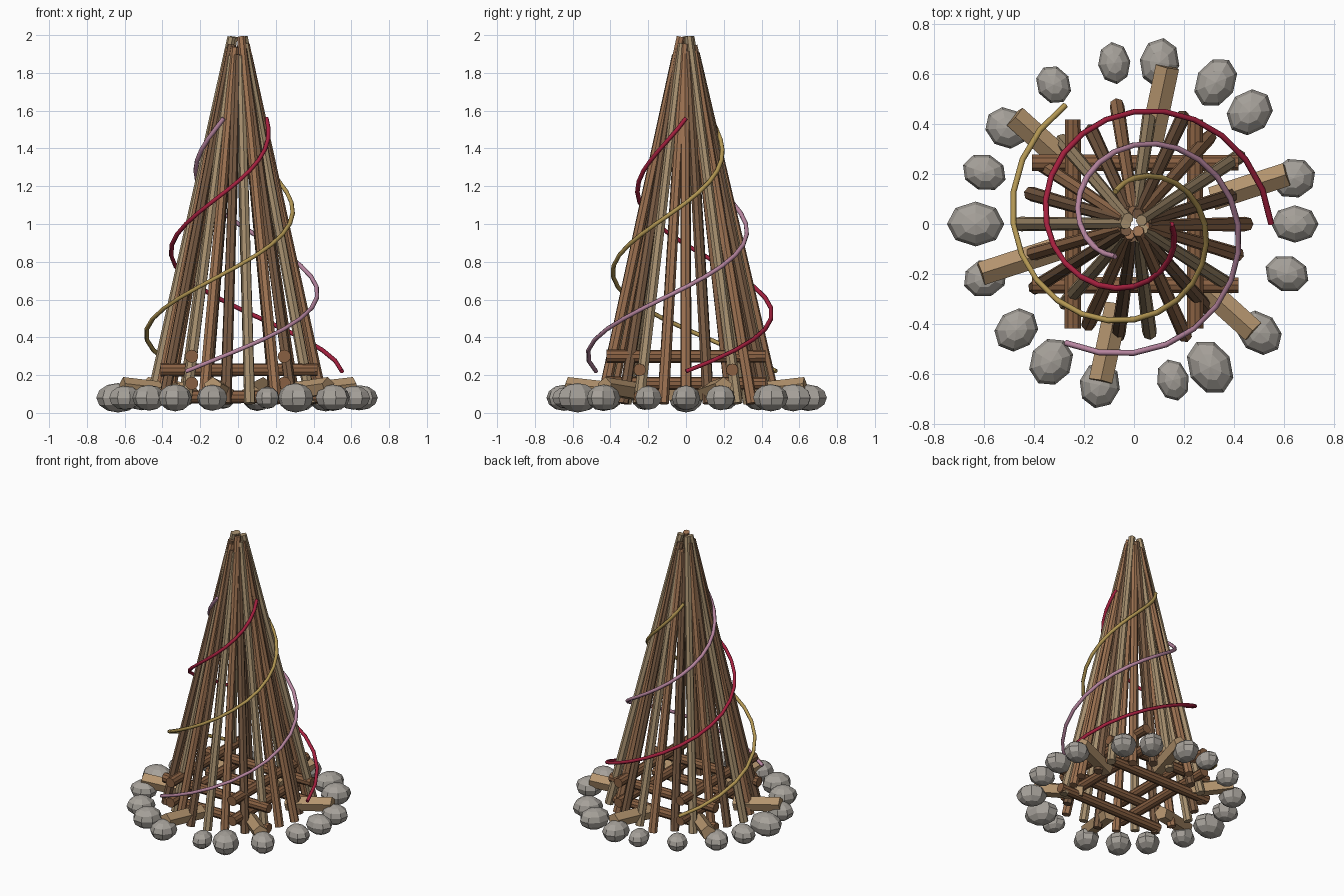
import bpy, bmesh, math, random
from mathutils import Vector, Matrix

if "Cube" in bpy.data.objects:
    bpy.data.objects.remove(bpy.data.objects["Cube"])

random.seed(4)


def material(name, rgb):
    m = bpy.data.materials.new(name)
    lin = [((c / 255 + 0.055) / 1.055) ** 2.4 for c in rgb]
    m.diffuse_color = (*lin, 1)
    m.use_nodes = True
    m.node_tree.nodes["Principled BSDF"].inputs["Base Color"].default_value = m.diffuse_color
    return m


mid_wood = material("mid_brown_wood", (158, 115, 82))
dark_wood = material("dark_brown_wood", (122, 92, 68))
tan_wood = material("tan_wood", (166, 143, 110))
log_wood = material("log_brown", (136, 96, 66))
split_wood = material("split_wood", (180, 148, 110))
stone = material("grey_stone", (166, 161, 154))
red = material("red_ribbon", (165, 32, 62))
gold = material("gold_ribbon", (178, 150, 82))
pink = material("pink_ribbon", (184, 134, 160))


def finish(name, bm, mat):
    me = bpy.data.meshes.new(name)
    bm.to_mesh(me)
    bm.free()
    me.materials.append(mat)
    ob = bpy.data.objects.new(name, me)
    bpy.context.collection.objects.link(ob)
    return ob


def polar(r, deg, z):
    a = math.radians(deg)
    return Vector((r * math.cos(a), r * math.sin(a), z))


def rod(name, a, b, r1, r2, sides, mat):
    """Tapered prism running from a to b."""
    d = b - a
    mtx = Matrix.Translation((a + b) / 2) @ d.to_track_quat('Z', 'Y').to_matrix().to_4x4()
    bm = bmesh.new()
    bmesh.ops.create_cone(bm, cap_ends=True, segments=sides, radius1=r1,
                          radius2=r2, depth=d.length, matrix=mtx)
    return finish(name, bm, mat)


# Leaning poles gathered at the peak
base_radius = [.46, .43, .51, .47, .48, .45, .49, .42, .45, .45, .44,
               .47, .45, .48, .43, .45, .46, .45, .50, .45, .47, .44]
tall = {2, 8, 11, 18}
for i, r in enumerate(base_radius):
    deg = i * 360 / 22
    top = 1.99 if i in tall else random.uniform(1.88, 1.96)
    foot = polar(r - 0.01, deg, 0.05)
    peak = polar(0.033 + (1.99 - top) * 0.2, deg + random.uniform(-8, 8), top)
    rod("pole", foot, peak, 0.03, 0.023, 7, (mid_wood, dark_wood, tan_wood)[i % 3])

# Four crossed layers of logs inside
for layer in range(4):
    z = 0.085 + 0.0715 * layer
    for s in (-0.245, 0.245):
        if layer % 2 == 0:
            a, b = Vector((-0.41, s, z)), Vector((0.42, s, z))
        else:
            a, b = Vector((s, -0.42, z)), Vector((s, 0.42, z))
        rod("crib_log", a, b, 0.035, 0.033, 10, log_wood)

# Split firewood poking out around the foot
for k in range(6):
    deg = 18 + 60 * k
    rod("firewood", polar(0.33, deg, 0.105), polar(0.645, deg, 0.14),
        0.05, 0.05, 5, split_wood)

# Ring of stones: angle, distance, radial and sideways half sizes
stones = [(0, .645, .095, .075), (16, .665, .09, .08), (44, .645, .1, .085),
          (60, .655, .105, .08), (81, .655, .1, .08), (97, .65, .085, .065),
          (120, .645, .08, .068), (143, .64, .09, .08), (161, .635, .09, .073),
          (180, .635, .115, .09), (200, .635, .09, .075), (222, .635, .095, .08),
          (239, .645, .1, .085), (258, .66, .095, .082), (284, .645, .085, .065),
          (298, .65, .115, .088), (319, .665, .1, .08), (342, .645, .09, .073)]
for deg, dist, rr, rt in stones:
    bm = bmesh.new()
    h = 0.78 * (rr + rt) / 2
    mtx = (Matrix.Translation(polar(dist, deg, 0.08))
           @ Matrix.Rotation(math.radians(deg), 4, 'Z')
           @ Matrix.Diagonal((rr, rt, min(h, 0.078), 1)))
    bmesh.ops.create_uvsphere(bm, u_segments=8, v_segments=6, radius=1, matrix=mtx)
    finish("stone", bm, stone)

# Three ribbons, each one full turn rising round the poles
for name, start, mat in (("red_ribbon", 0, red), ("gold_ribbon", 120, gold),
                         ("pink_ribbon", 240, pink)):
    cu = bpy.data.curves.new(name, 'CURVE')
    cu.dimensions = '3D'
    cu.bevel_depth = 0.012
    cu.bevel_resolution = 1
    cu.use_fill_caps = True
    sp = cu.splines.new('POLY')
    n = 24
    sp.points.add(n)
    for j in range(n + 1):
        t = j / n
        sp.points[j].co = (*polar(0.55 - 0.40 * t, start + 360 * t, 0.22 + 1.34 * t), 1)
    cu.materials.append(mat)
    ob = bpy.data.objects.new(name, cu)
    bpy.context.collection.objects.link(ob)
